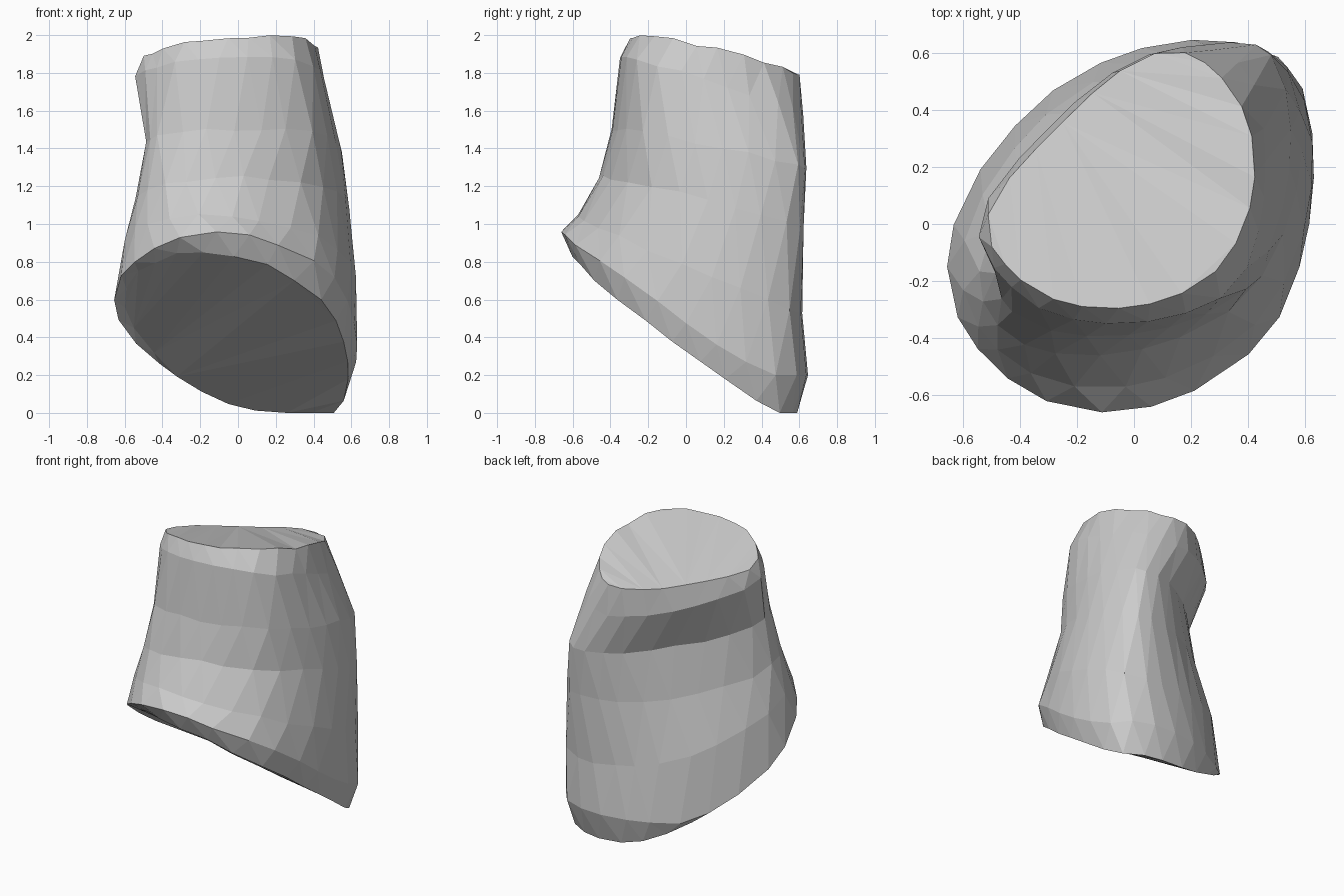
import bpy, bmesh, math, random
from mathutils import Vector

random.seed(4)
cube = bpy.data.objects.get("Cube")
if cube:
    bpy.data.objects.remove(cube, do_unlink=True)

SEGMENTS = 24
R = math.sqrt(0.5)

# Plain stone colour
stone = bpy.data.materials.new("stone_grey")
stone.use_nodes = True
GREY = (0.6, 0.6, 0.6, 1)
stone.diffuse_color = GREY
stone.node_tree.nodes["Principled BSDF"].inputs["Base Color"].default_value = GREY

# Rings along the diagonal axes u and v, each with:
# (u min, u max, v min, v middle, v max), (height, slope u, slope v, lowest z),
# corner squareness (+u+v, -u+v, -u-v, +u-v)
RINGS = [
    ((-.63, .71, -.57, 0, .51), (.42, -.60, -.37, 0), (1.7, 2.4, 2.1, 1.5)),       # bottom edge
    ((-.70, .78, -.61, 0, .54), (.49, -.50, -.48, .2), (1.75, 2.4, 2.1, 1.48)),    # widest rim
    ((-.65, .77, -.55, .02, .49), (.80, -.32, -.27, 0), (1.6, 2.4, 1.9, 1.65)),    # flare
    ((-.59, .77, -.46, .05, .39), (1.12, -.15, -.25, 0), (1.8, 2.6, 1.65, 1.65)),  # waist
    ((-.52, .76, -.44, .08, .34), (1.42, -.12, -.18, 0), (2.2, 2.6, 1.6, 1.5)),    # hollow
    ((-.46, .66, -.41, .10, .45), (1.78, -.2, -.25, 0), (2.2, 4.0, 1.6, 1.4)),     # lip
    ((-.42, .58, -.32, .14, .43), (1.92, -.1, -.25, 0), (3.0, 4.0, 1.7, 1.85)),    # top edge
]


def ring_points(limits, plane, corners, shift):
    """Rounded outline on a tilted plane, with its own roundness in each quarter."""
    u0, u1, v0, vc, v1 = limits
    height, slope_u, slope_v, lowest = plane
    uc = (u0 + u1) / 2
    for i in range(SEGMENTS):
        a = math.tau * (i + shift + random.uniform(-.1, .1)) / SEGMENTS % math.tau
        c, s = math.cos(a), math.sin(a)
        power = corners[min(3, int(a / (math.pi / 2)))]
        r = (abs(c) ** power + abs(s) ** power) ** (-1 / power)
        u = uc + r * c * (u1 - u0) / 2
        v = vc + r * s * ((v1 - vc) if s > 0 else (vc - v0))
        z = height + slope_u * u + slope_v * v + random.uniform(-.01, .01)
        yield Vector(((u - v) * R, (u + v) * R, min(2, max(lowest, z))))


# Rock body lofted through the rings
bm = bmesh.new()
loops = [[bm.verts.new(p) for p in ring_points(*ring, .5 * (n % 2))]
         for n, ring in enumerate(RINGS)]
for n, (low, high) in enumerate(zip(loops, loops[1:])):
    for i in range(SEGMENTS):
        j = (i + 1) % SEGMENTS
        if n % 2:
            bm.faces.new((low[i], low[j], high[j]))
            bm.faces.new((low[i], high[j], high[i]))
        else:
            bm.faces.new((low[i], low[j], high[i]))
            bm.faces.new((low[j], high[j], high[i]))

# Closed underside and top
caps = [bm.faces.new(loop) for loop in (loops[0], loops[-1])]
bmesh.ops.triangulate(bm, faces=caps)
bmesh.ops.recalc_face_normals(bm, faces=bm.faces)

mesh = bpy.data.meshes.new("rock")
bm.to_mesh(mesh)
bm.free()
mesh.materials.append(stone)
rock = bpy.data.objects.new("rock", mesh)
bpy.context.collection.objects.link(rock)
